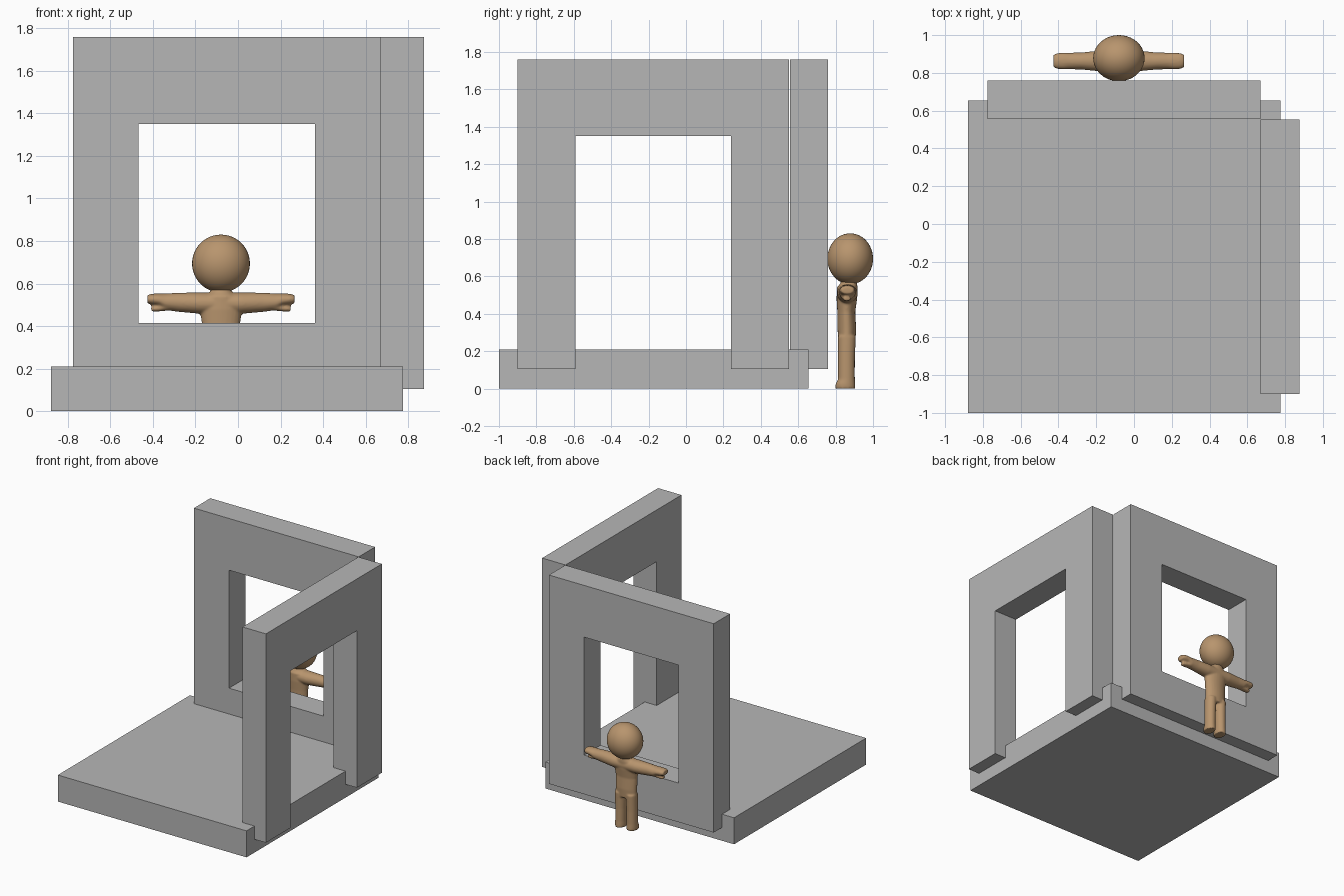
import bpy, bmesh, math
from mathutils import Vector

if "Cube" in bpy.data.objects:
    bpy.data.objects.remove(bpy.data.objects["Cube"])


def material(name, rgb):
    m = bpy.data.materials.new(name)
    m.diffuse_color = (*rgb, 1)
    m.use_nodes = True
    m.node_tree.nodes["Principled BSDF"].inputs["Base Color"].default_value = m.diffuse_color
    return m


GREY = material("concrete grey", (0.47, 0.47, 0.47))
TAN = material("tan", (0.48, 0.30, 0.155))


def finish(bm, name, mat):
    bmesh.ops.recalc_face_normals(bm, faces=bm.faces)
    me = bpy.data.meshes.new(name)
    bm.to_mesh(me)
    bm.free()
    me.materials.append(mat)
    ob = bpy.data.objects.new(name, me)
    bpy.context.collection.objects.link(ob)
    return ob


def box(name, lo, hi):
    bm = bmesh.new()
    bmesh.ops.create_cube(bm, size=1)
    for v in bm.verts:
        v.co = Vector([(a + b) / 2 + c * (b - a) for a, b, c in zip(lo, hi, v.co)])
    return finish(bm, name, GREY)


def cut(ob, lo, hi):
    cutter = box("cutter", lo, hi)
    cutter.hide_render = True
    mod = ob.modifiers.new("opening", 'BOOLEAN')
    mod.operation, mod.solver, mod.object = 'DIFFERENCE', 'EXACT', cutter
    bpy.context.view_layer.objects.active = ob
    bpy.ops.object.modifier_apply(modifier=mod.name)
    bpy.data.objects.remove(cutter)


def loft(bm, rings, axis, n=24):
    """Capped tube of ellipses; ring = (centre, half size x or z, half size y)."""
    loops = []
    for c, r, ry in rings:
        loop = []
        for i in range(n):
            a = math.tau * i / n
            u, w = r * math.cos(a), ry * math.sin(a)
            d = Vector((u, w, 0)) if axis == 'Z' else Vector((0, w, u))
            loop.append(bm.verts.new(Vector(c) + d))
        loops.append(loop)
    for a, b in zip(loops, loops[1:]):
        for i in range(n):
            bm.faces.new((a[i], a[(i + 1) % n], b[(i + 1) % n], b[i]))
    bm.faces.new(loops[0])
    bm.faces.new(loops[-1])


# Floor and the two walls sunk into its edges
box("floor_slab", (-0.88, -1.0, 0), (0.775, 0.655, 0.21))
back = box("window_wall", (-0.775, 0.555, 0.105), (0.67, 0.76, 1.76))
cut(back, (-0.467, 0.4, 0.415), (0.361, 0.9, 1.35))
side = box("doorway_wall", (0.67, -0.9, 0.105), (0.875, 0.552, 1.76))
cut(side, (0.5, -0.59, 0.0), (1.0, 0.24, 1.35))

# Figure behind the window
X, Y = -0.08, 0.86
bm = bmesh.new()
# torso and neck
loft(bm, [((X, Y, 0.25), 0.088, 0.046), ((X, Y, 0.32), 0.088, 0.05),
          ((X, Y - 0.003, 0.41), 0.09, 0.048), ((X, Y, 0.48), 0.1, 0.055),
          ((X, Y + 0.002, 0.54), 0.085, 0.055), ((X, Y + 0.01, 0.562), 0.05, 0.045),
          ((X, Y + 0.015, 0.6), 0.04, 0.04)], 'Z')
for s in (-1, 1):
    # leg and foot
    loft(bm, [((X + s * 0.050, Y - 0.008, 0.0), 0.040, 0.054),
              ((X + s * 0.050, Y - 0.008, 0.025), 0.041, 0.053),
              ((X + s * 0.050, Y - 0.002, 0.05), 0.039, 0.045),
              ((X + s * 0.049, Y - 0.002, 0.15), 0.040, 0.045),
              ((X + s * 0.046, Y, 0.28), 0.043, 0.048)], 'Z')
    # arm and hand
    loft(bm, [((X + s * x, Y + 0.003, z), r, ry) for x, z, r, ry in (
        (0.0, 0.507, 0.050, 0.055), (0.10, 0.508, 0.050, 0.055),
        (0.20, 0.512, 0.045, 0.045), (0.26, 0.514, 0.039, 0.044),
        (0.29, 0.524, 0.029, 0.044), (0.325, 0.526, 0.026, 0.042),
        (0.346, 0.526, 0.020, 0.034))], 'X')
    # thumb
    loft(bm, [((X + s * x, Y, z), r, ry) for x, z, r, ry in (
        (0.24, 0.490, 0.016, 0.03), (0.30, 0.482, 0.014, 0.024),
        (0.328, 0.480, 0.012, 0.018))], 'X')
body = finish(bm, "figure_body", TAN)
rm = body.modifiers.new("blend", 'REMESH')
rm.mode, rm.voxel_size, rm.use_smooth_shade = 'VOXEL', 0.006, True
sm = body.modifiers.new("soften", 'SMOOTH')
sm.factor, sm.iterations = 0.5, 6

# Head
bm = bmesh.new()
bmesh.ops.create_uvsphere(bm, u_segments=40, v_segments=24, radius=1)
for v in bm.verts:
    v.co = Vector((X + v.co.x * 0.136, 0.878 + v.co.y * 0.122, 0.694 + v.co.z * 0.136))
for f in bm.faces:
    f.smooth = True
finish(bm, "figure_head", TAN)
